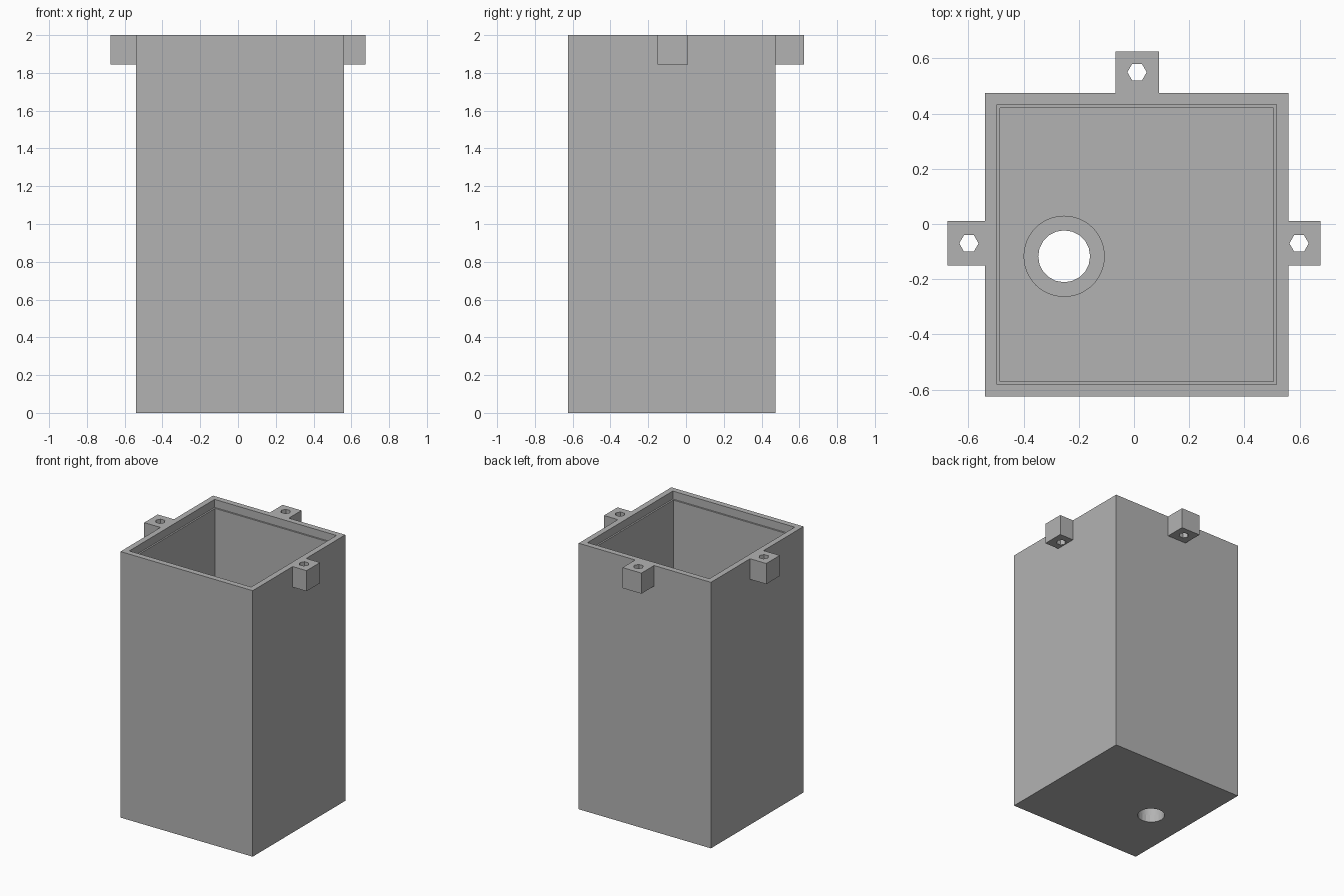
import bpy
from mathutils import Vector

default = bpy.data.objects.get("Cube")
if default:
    bpy.data.objects.remove(default, do_unlink=True)

grey = bpy.data.materials.new("plain_grey")
grey.use_nodes = True
grey.diffuse_color = (0.45, 0.45, 0.45, 1)
grey.node_tree.nodes["Principled BSDF"].inputs["Base Color"].default_value = (0.45, 0.45, 0.45, 1)


def finish(name):
    obj = bpy.context.object
    obj.name = name
    bpy.ops.object.transform_apply(location=True, rotation=True, scale=True)
    obj.data.materials.append(grey)
    return obj


def block(name, low, high):
    """Box between two opposite corners."""
    low, high = Vector(low), Vector(high)
    bpy.ops.mesh.primitive_cube_add(size=1, location=(low + high) / 2)
    bpy.context.object.scale = high - low
    return finish(name)


def rod(name, x, y, radius, z0, z1, sides, turn=0.0):
    """Upright cylinder from z0 to z1."""
    bpy.ops.mesh.primitive_cylinder_add(vertices=sides, radius=radius, depth=z1 - z0,
                                        location=(x, y, (z0 + z1) / 2), rotation=(0, 0, turn))
    return finish(name)


def cut(target, cutter):
    """Subtract the cutter from the target, then drop the cutter."""
    cutter.hide_render = True
    mod = target.modifiers.new("cut", "BOOLEAN")
    mod.operation = "DIFFERENCE"
    mod.solver = "EXACT"
    mod.object = cutter
    bpy.context.view_layer.objects.active = target
    bpy.ops.object.modifier_apply(modifier=mod.name)
    bpy.data.objects.remove(cutter, do_unlink=True)


def smooth(obj):
    bpy.ops.object.select_all(action="DESELECT")
    obj.select_set(True)
    bpy.context.view_layer.objects.active = obj
    bpy.ops.object.shade_smooth_by_angle()


X0, X1, Y0, Y1, TOP = -0.54, 0.56, -0.625, 0.475, 2.0
WALL, LIP, LIP_DEPTH, FLOOR = 0.055, 0.043, 0.06, 0.055
HOLE_X, HOLE_Y, BORE, TUBE = -0.253, -0.117, 0.094, 0.147


def cavity(name, inset, bottom):
    return block(name, (X0 + inset, Y0 + inset, bottom), (X1 - inset, Y1 - inset, TOP + 0.1))


# Open box with a narrow step inside the rim
body = block("box_body", (X0, Y0, 0), (X1, Y1, TOP))
cut(body, cavity("inside_cutter", WALL, FLOOR))
cut(body, cavity("rim_cutter", LIP, TOP - LIP_DEPTH))
cut(body, rod("floor_hole_cutter", HOLE_X, HOLE_Y, BORE, -0.1, 0.2, 20))

# Outlet collar standing on the floor around the hole
collar = rod("outlet_collar", HOLE_X, HOLE_Y, TUBE, FLOOR, 0.3, 48)
cut(collar, rod("collar_cutter", HOLE_X, HOLE_Y, BORE, 0, 0.5, 20))
smooth(collar)

# Screw lugs on three sides, each with a hexagonal through hole
lugs = {
    "right_lug": ((-0.675, -0.15), (X0, 0.01), (-0.598, -0.07)),
    "left_lug": ((X1, -0.15), (0.675, 0.01), (0.598, -0.07)),
    "back_lug": ((-0.067, Y1), (0.09, 0.625), (0.011, 0.55)),
}
for name, (low, high, hole) in lugs.items():
    lug = block(name, (*low, 1.845), (*high, TOP))
    # Corners of the hexagon point along x
    cut(lug, rod("lug_cutter", *hole, 0.035, 1.7, 2.1, 6, 3.14159 / 2))
